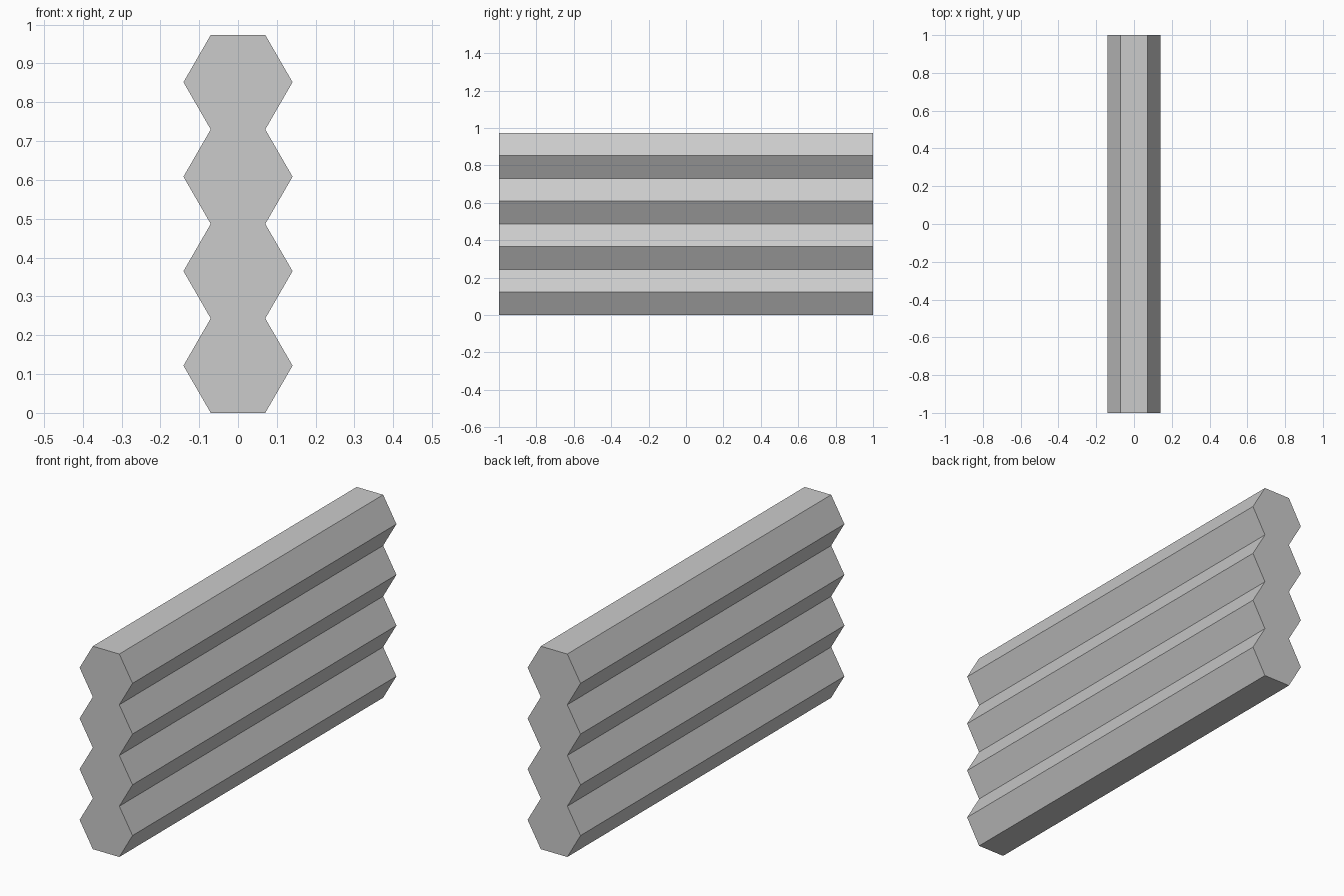
import bpy, bmesh, math

cube = bpy.data.objects.get("Cube")
if cube:
    bpy.data.objects.remove(cube)

RADIUS = 0.1405                      # hexagon corner radius
HALF = RADIUS * math.sqrt(3) / 2     # half height of one hexagon
LENGTH = 2.0
COUNT = 4                            # stacked hexagonal beams

# Plain grey material
grey = bpy.data.materials.new("plain_grey")
grey.use_nodes = True
colour = (0.6, 0.6, 0.6, 1)
grey.diffuse_color = colour
grey.node_tree.nodes["Principled BSDF"].inputs["Base Color"].default_value = colour

# Zigzag outline: narrow at the joints, wide at each beam's middle
right = [(RADIUS if i % 2 else RADIUS / 2, i * HALF) for i in range(2 * COUNT + 1)]
outline = right + [(-x, z) for x, z in reversed(right)]

# Extrude the outline along the wall's length
bm = bmesh.new()
face = bm.faces.new([bm.verts.new((x, -LENGTH / 2, z)) for x, z in outline])
ext = bmesh.ops.extrude_face_region(bm, geom=[face])
moved = [g for g in ext["geom"] if isinstance(g, bmesh.types.BMVert)]
bmesh.ops.translate(bm, verts=moved, vec=(0, LENGTH, 0))
bmesh.ops.recalc_face_normals(bm, faces=bm.faces)

mesh = bpy.data.meshes.new("hexagonal_beam_wall")
bm.to_mesh(mesh)
bm.free()
mesh.materials.append(grey)
wall = bpy.data.objects.new("hexagonal_beam_wall", mesh)
bpy.context.collection.objects.link(wall)
